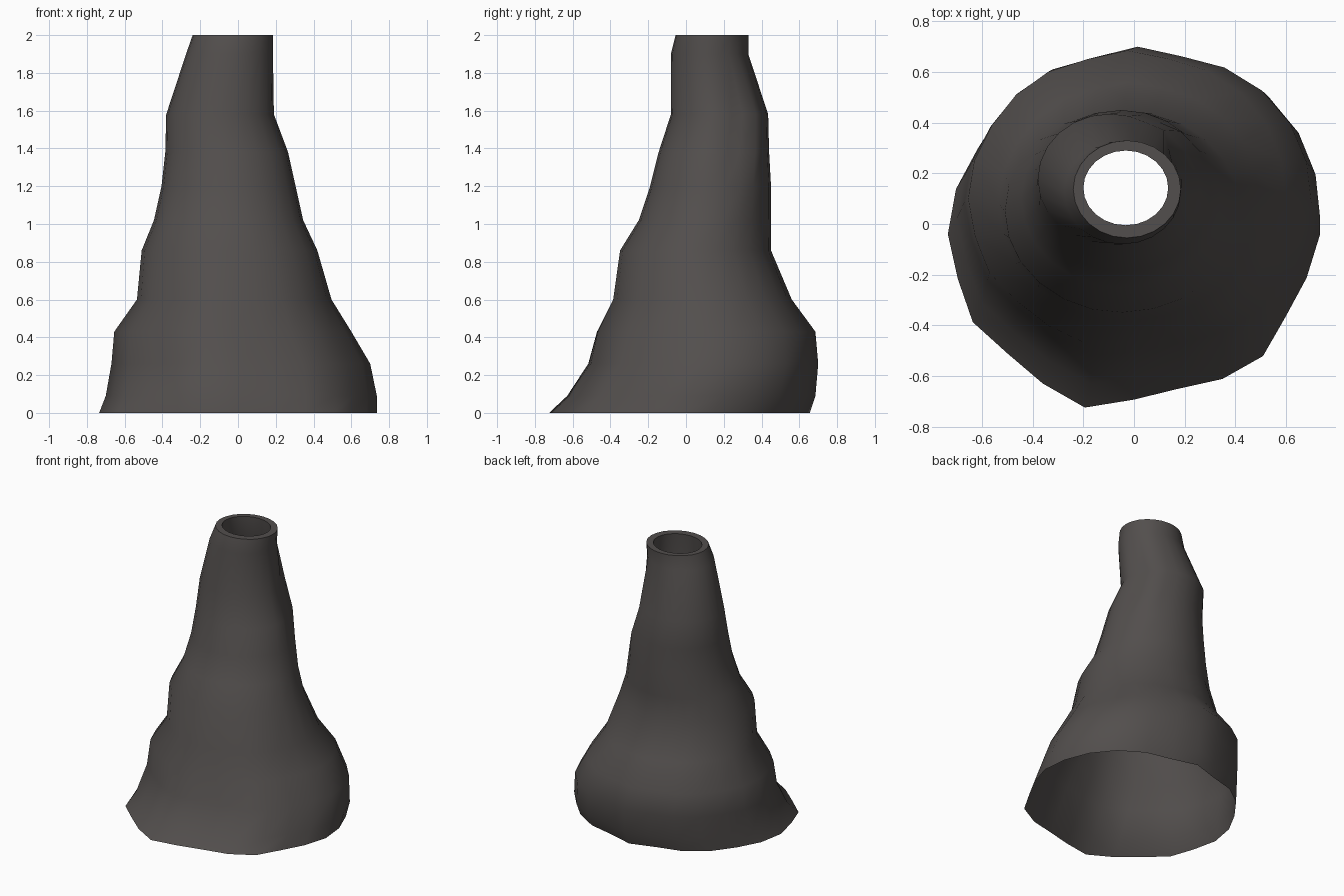
import bpy, bmesh
from math import sin, cos, tau, radians

cube = bpy.data.objects.get("Cube")
if cube:
    bpy.data.objects.remove(cube)

SEGMENTS = 24

# One dark warm rock colour
rock = bpy.data.materials.new("dark_rock")
rock.use_nodes = True
rock.diffuse_color = (0.085, 0.077, 0.074, 1)
shader = rock.node_tree.nodes["Principled BSDF"]
shader.inputs["Base Color"].default_value = rock.diffuse_color
shader.inputs["Roughness"].default_value = 0.9

# Outer wall levels: height, x min, x max, y min, y max
LEVELS = [
    (0.00, -0.735, 0.735, -0.735, 0.655),
    (0.09, -0.70, 0.735, -0.64, 0.685),
    (0.26, -0.67, 0.70, -0.53, 0.70),
    (0.43, -0.655, 0.60, -0.485, 0.685),
    (0.60, -0.535, 0.495, -0.395, 0.56),
    (0.86, -0.51, 0.42, -0.35, 0.45),
    (1.02, -0.445, 0.345, -0.25, 0.45),
    (1.20, -0.405, 0.305, -0.19, 0.45),
    (1.38, -0.385, 0.265, -0.145, 0.44),
    (1.58, -0.38, 0.19, -0.08, 0.435),
    (1.90, -0.275, 0.185, -0.08, 0.33),
    (2.00, -0.24, 0.185, -0.055, 0.33),
]
# Inner mouth of the vent, going down from the rim
MOUTH = [
    (2.00, -0.20, 0.135, -0.005, 0.29),
    (1.85, -0.21, 0.145, -0.02, 0.30),
    (1.60, -0.31, 0.15, -0.04, 0.38),
]
# Uneven foot outline in percent, counter-clockwise from +x
FOOT = [100, 101, 102, 102, 100, 96, 100, 95, 98, 98, 97, 99,
        100, 98, 100, 96, 98, 102, 94, 91, 95, 98, 94, 96]


def ring(bm, level, rough=0.0, notch=0.0):
    z, x0, x1, y0, y1 = level
    verts = []
    for i in range(SEGMENTS):
        a = tau * i / SEGMENTS
        k = 1 + rough * (FOOT[i] / 100 - 1)
        if i in (1, 2):      # shallow fold on the left side
            k -= notch
        if i == 3:
            k += notch
        verts.append(bm.verts.new(((x0 + x1) / 2 + (x1 - x0) / 2 * k * cos(a),
                                   (y0 + y1) / 2 + (y1 - y0) / 2 * k * sin(a), z)))
    return verts


def bridge(bm, low, high):
    for i in range(SEGMENTS):
        j = (i + 1) % SEGMENTS
        bm.faces.new((low[i], low[j], high[j], high[i]))


# Hollow chimney: outer wall, flat rim, inner mouth, open foot
bm = bmesh.new()
rings = []
for level in LEVELS:
    z = level[0]
    rough = max(0.0, 1 - z / 0.9)
    notch = 0.06 if 1.3 < z < 1.7 else 0.0
    rings.append(ring(bm, level, rough, notch))
rings += [ring(bm, level) for level in MOUTH]
for low, high in zip(rings, rings[1:]):
    bridge(bm, low, high)

mesh = bpy.data.meshes.new("rock_chimney")
bm.to_mesh(mesh)
bm.free()
mesh.materials.append(rock)
chimney = bpy.data.objects.new("rock_chimney", mesh)
bpy.context.collection.objects.link(chimney)

# Smooth sides with a crisp rim
bpy.ops.object.select_all(action="DESELECT")
chimney.select_set(True)
bpy.context.view_layer.objects.active = chimney
bpy.ops.object.shade_smooth_by_angle(angle=radians(50))
